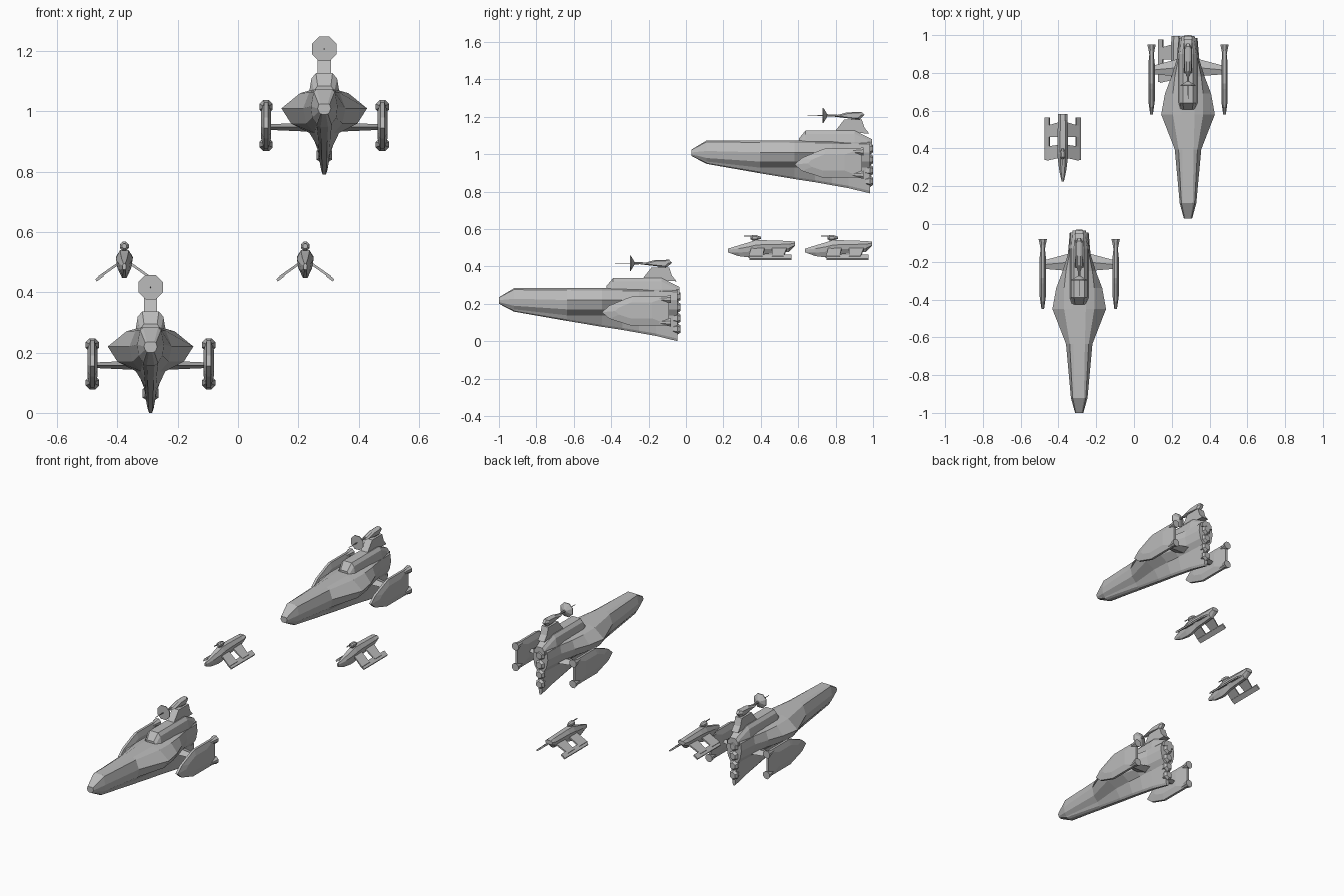
import bpy, bmesh, math
from mathutils import Vector

cube = bpy.data.objects.get("Cube")
if cube:
    bpy.data.objects.remove(cube, do_unlink=True)

grey = bpy.data.materials.new("hull_grey")
grey.use_nodes = True
grey.diffuse_color = (.5, .5, .5, 1)
grey.node_tree.nodes["Principled BSDF"].inputs["Base Color"].default_value = grey.diffuse_color


def loft(name, rings, origin):
    """Skin a list of equal rings of points and close both ends."""
    bm = bmesh.new()
    loops = [[bm.verts.new(Vector(p)) for p in ring] for ring in rings]
    count = len(loops[0])
    for near, far in zip(loops, loops[1:]):
        for i in range(count):
            j = (i + 1) % count
            bm.faces.new((near[i], near[j], far[j], far[i]))
    bm.faces.new(loops[0])
    bm.faces.new(loops[-1])
    bmesh.ops.recalc_face_normals(bm, faces=bm.faces)
    mesh = bpy.data.meshes.new(name)
    bm.to_mesh(mesh)
    bm.free()
    mesh.materials.append(grey)
    obj = bpy.data.objects.new(name, mesh)
    obj.location = origin
    bpy.context.collection.objects.link(obj)
    return obj


def slab(name, outline, layers, origin):
    """Stack a side outline (y, z) along x; each layer is (x, scale)."""
    cy = sum(p[0] for p in outline) / len(outline)
    cz = sum(p[1] for p in outline) / len(outline)
    rings = [[(x, cy + (y - cy) * s, cz + (z - cz) * s) for y, z in outline]
             for x, s in layers]
    return loft(name, rings, origin)


def turned(name, profile, x, z, sides, origin):
    """Faceted round body along y; profile holds (y, radius)."""
    angles = [math.tau * (i + .5) / sides for i in range(sides)]
    rings = [[(x + r * math.cos(a), y, z + r * math.sin(a)) for a in angles]
             for y, r in profile]
    return loft(name, rings, origin)


def ridge(name, sections, origin):
    """Body symmetric in x; each section is y and its half outline (x, z)."""
    rings = []
    for y, half in sections:
        ring = [(x, y, z) for x, z in half]
        ring += [(-x, y, z) for x, z in reversed(half)]
        rings.append(ring)
    return loft(name, rings, origin)


def block(name, low, high, origin):
    """Plain box between two corners."""
    (a, b, c), (d, e, f) = low, high
    return loft(name, [[(x, b, c), (x, e, c), (x, e, f), (x, b, f)]
                       for x in (a, d)], origin)


# Hull stations: y, top z, deck x, shoulder x, widest x, belly x, keel x, keel z
HULL = [
    (-1, .235, .012, .018, .022, .018, .012, .2),
    (-.92, .283, .025, .035, .044, .04, .025, .158),
    (-.635, .283, .03, .05, .07, .06, .02, .108),
    (-.45, .283, .035, .08, .142, .11, .018, .077),
    (-.34, .283, .035, .08, .122, .095, .017, .06),
    (-.25, .283, .035, .07, .088, .07, .016, .044),
    (-.16, .283, .035, .052, .06, .05, .015, .028),
    (-.045, .28, .03, .045, .05, .04, .01, 0),
]

POD = [(-.45, .155), (-.41, .19), (-.315, .23), (-.285, .24), (-.09, .24),
       (-.09, .085), (-.3, .085), (-.41, .12)]


def large_ship(origin):
    stations = []
    for y, top, deck, shoulder, wide, belly, keel, low in HULL:
        h = top - low
        side = low + h * .55 if y < -.8 else .22
        under = low + h * .25 if y < -.8 else .17
        waist = low + h * .1 if y < -.8 else .138
        stations.append((y, [(deck, top), (shoulder, top - h * .06), (wide, side),
                             (belly, under), ((belly + keel) * .36 + .003, waist),
                             (keel, low + h * .05), (keel * .5, low)]))
    ridge("hull", stations, origin)

    # Raised deckhouse and the narrow tower base
    def house(y, z, w):
        return y, [(w * .55, z), (w * .85, z - .018), (w, .275), (w, .25)]
    ridge("deckhouse", [house(-.425, .295, .04), house(-.39, .337, .05),
                        house(-.13, .337, .05), house(-.035, .29, .035)], origin)
    slab("tower_base", [(-.235, .33), (-.184, .395), (-.09, .395), (-.075, .35), (-.05, .32)],
         [(-.022, 1), (.022, 1)], origin)

    # Mast, sensor head and dish
    slab("mast", [(-.15, .39), (-.135, .42), (-.1, .42), (-.11, .385)],
         [(-.01, 1), (.01, 1)], origin)
    slab("sensor_head", [(-.25, .412), (-.17, .433), (-.09, .436), (-.075, .42),
                         (-.1, .396), (-.15, .4)],
         [(-.018, .7), (-.008, 1), (.008, 1), (.018, .7)], origin)
    turned("dish", [(-.3, .044), (-.295, .044), (-.275, .007), (-.22, .005)],
           0, .417, 8, origin)
    turned("dish_feed", [(-.38, .0015), (-.295, .003)], 0, .417, 4, origin)

    # Stack of stern engines
    for i in range(4):
        turned("stern_engine", [(-.07, .03 - .003 * (3 - i)), (-.045, .03), (-.03, .02)],
               0, .065 + .058 * i, 6, origin)

    # Side struts, pods and pod thrusters
    for s in (-1, 1):
        loft("wing_strut", [[(s * x, mid - d, .158), (s * x, mid, .158 + t),
                             (s * x, mid + d, .158), (s * x, mid, .158 - t)]
                            for x, mid, d, t in ((.03, -.2, .05, .016), (.19, -.215, .022, .009))],
             origin)
        at = Vector(origin) + Vector((s * .193, 0, 0))
        slab("side_pod", POD, [(-.017, .55), (-.007, 1), (.007, 1), (.017, .55)], at)
        for z in (.1, .225):
            turned("pod_thruster", [(-.16, .008), (-.11, .017), (-.08, .024)], 0, z, 8, at)


def fighter(origin):
    # Fuselage with a pointed nose and a raised rear
    def section(y, top, low, w):
        mid = (top + low) / 2
        return y, [(w * .5, top), (w, mid + (top - mid) * .4), (w * .85, mid - .01),
                   (w * .3, low)]
    ridge("fighter_body", [section(.225, .495, .475, .006), section(.28, .512, .455, .018),
                           section(.34, .53, .448, .026), section(.37, .54, .45, .028),
                           section(.42, .54, .465, .028), section(.55, .536, .478, .026),
                           section(.582, .532, .51, .024)], origin)
    # Turret and gun
    turned("turret", [(.345, .008), (.355, .016), (.375, .016), (.4, .006)],
           0, .553, 8, origin)
    turned("turret_gun", [(.31, .003), (.35, .003)], 0, .562, 4, origin)
    # Sloping arms and outer skids
    for s in (-1, 1):
        for inner, outer in (((.35, .42), (.335, .41)), ((.46, .54), (.46, .52))):
            rings = [[(s * x, y, z + t) for y, t in
                      ((a, -.005), (b, -.005), (b, .005), (a, .005))]
                     for x, z, (a, b) in ((.018, .497, inner), (.085, .45, outer))]
            loft("fighter_arm", rings, origin)
        loft("fighter_skid", [[(s * .068, y, .453), (s * .092, y, .435),
                               (s * .096, y, .443), (s * .073, y, .463)]
                              for y in (.34, .565)], origin)


for place in ((-.29, 0, 0), (.286, 1.03, .79)):
    large_ship(place)
for place in ((-.377, 0, 0), (.223, .412, 0)):
    fighter(place)
